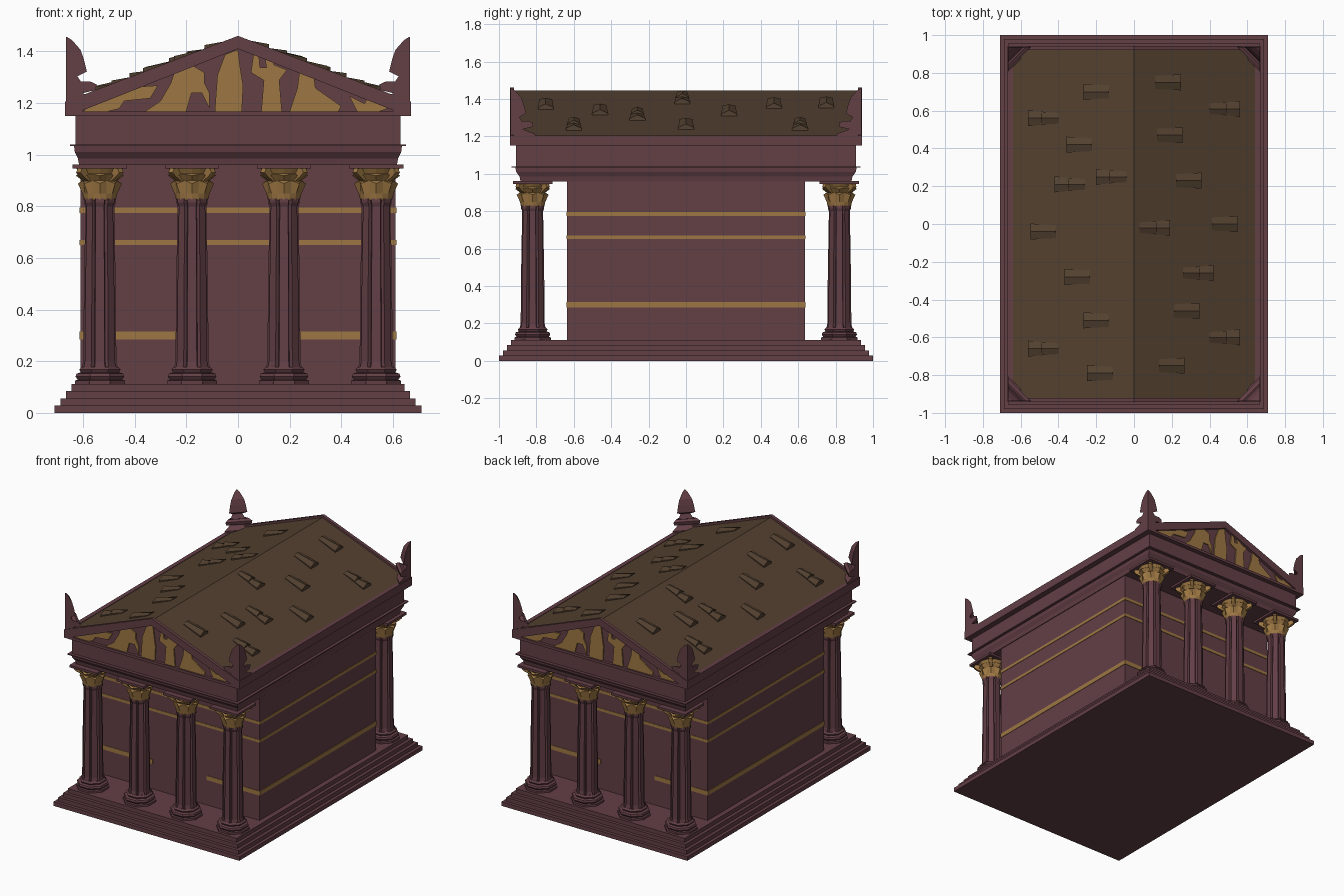
import bpy, bmesh, math
from mathutils import Vector

cube = bpy.data.objects.get("Cube")
if cube:
    bpy.data.objects.remove(cube, do_unlink=True)


def material(name, rgb):
    m = bpy.data.materials.new(name)
    m.use_nodes = True
    m.diffuse_color = (*rgb, 1)
    bsdf = m.node_tree.nodes["Principled BSDF"]
    bsdf.inputs["Base Color"].default_value = (*rgb, 1)
    bsdf.inputs["Roughness"].default_value = 0.9
    return m


STONE = material("mauve stone", (0.125, 0.05, 0.06))
GOLD = material("dull gold", (0.34, 0.185, 0.057))
ROOF = material("brown roof", (0.086, 0.052, 0.029))


def finish(name, bm, *mats):
    bmesh.ops.recalc_face_normals(bm, faces=bm.faces)
    mesh = bpy.data.meshes.new(name)
    bm.to_mesh(mesh)
    bm.free()
    for m in mats:
        mesh.materials.append(m)
    obj = bpy.data.objects.new(name, mesh)
    bpy.context.collection.objects.link(obj)
    return obj


def copy(obj, name, location=(0, 0, 0), turn=0.0):
    other = bpy.data.objects.new(name, obj.data)
    other.location = location
    other.rotation_euler.z = turn
    bpy.context.collection.objects.link(other)
    return other


def add_loft(bm, rings):
    """Skin a stack of equal-length rings and cap both ends."""
    loops = [[bm.verts.new(p) for p in ring] for ring in rings]
    n = len(loops[0])
    for a, b in zip(loops, loops[1:]):
        for i in range(n):
            j = (i + 1) % n
            bm.faces.new((a[i], a[j], b[j], b[i]))
    bm.faces.new(loops[0][::-1])
    bm.faces.new(loops[-1])


def loft(name, rings, mat):
    bm = bmesh.new()
    add_loft(bm, rings)
    return finish(name, bm, mat)


def rect(hx, hy, z):
    return [(-hx, -hy, z), (hx, -hy, z), (hx, hy, z), (-hx, hy, z)]


def slab(name, hx, hy, z0, z1, mat=STONE):
    return loft(name, [rect(hx, hy, z0), rect(hx, hy, z1)], mat)


def box(name, x0, x1, y0, y1, z0, z1, mat):
    ring = [(x0, y0), (x1, y0), (x1, y1), (x0, y1)]
    return loft(name, [[(x, y, z) for x, y in ring] for z in (z0, z1)], mat)


def prism(name, outline, y0, y1, mat):
    return loft(name, [[(x, y, z) for x, z in outline] for y in (y0, y1)], mat)


# Stepped platform
bm = bmesh.new()
rings = []
for i in range(4):
    hx, hy = 0.71 - 0.0217 * i, 1 - 0.0217 * i
    rings += [rect(hx, hy, 0.028 * i), rect(hx, hy, 0.028 * (i + 1))]
add_loft(bm, rings)
finish("stepped_platform", bm, STONE)

# Inner hall and its painted bands; the low band stops at the doorways
HX, HY = 0.61, 0.635
slab("hall_walls", HX, HY, 0.112, 0.96)
T = 0.003
slab("upper_band", HX + T, HY + T, 0.775, 0.795, GOLD)
slab("middle_band", HX + T, HY + T, 0.65, 0.67, GOLD)
for s, side in ((-1, "right"), (1, "left")):
    xs = sorted((s * HX, s * (HX + T)))
    box(f"low_band_{side}", *xs, -HY - T, HY + T, 0.285, 0.315, GOLD)
    for t, end in ((-1, "front"), (1, "back")):
        xs, ys = sorted((s * 0.205, s * HX)), sorted((t * HY, t * (HY + T)))
        box(f"low_band_{end}_{side}", *xs, *ys, 0.285, 0.315, GOLD)


# Columns
def octagon(apothem, z):
    r = apothem / math.cos(math.pi / 8)
    return [(r * math.cos(a), r * math.sin(a), z)
            for a in (math.pi / 8 * (2 * i + 1) for i in range(8))]


def fluted(r, z):
    pts = []
    for i in range(8):
        for deg, k in ((-16, 1.04), (16, 1.04), (22.5, 0.84)):
            a = math.radians(45 * i + deg)
            pts.append((r * k * math.cos(a), r * k * math.sin(a), z))
    return pts


def leafy(valley, tip, z, dip=0.0):
    return [((tip if i % 2 == 0 else valley) * math.cos(i * math.pi / 8),
             (tip if i % 2 == 0 else valley) * math.sin(i * math.pi / 8),
             z - (dip if i % 2 == 0 else 0)) for i in range(16)]


base = loft("column_base", [octagon(r, z) for r, z in (
    (0.097, 0.112), (0.097, 0.125), (0.086, 0.128), (0.094, 0.14), (0.09, 0.152),
    (0.074, 0.157), (0.08, 0.168), (0.07, 0.178))], STONE)
shaft = loft("column_shaft", [fluted(r, z) for r, z in (
    (0.07, 0.17), (0.064, 0.2), (0.062, 0.45), (0.056, 0.8), (0.062, 0.815), (0.062, 0.83))], STONE)
capital = loft("column_capital", [
    leafy(0.062, 0.062, 0.825), leafy(0.066, 0.068, 0.85), leafy(0.07, 0.085, 0.9, 0.012),
    leafy(0.066, 0.068, 0.9), leafy(0.08, 0.093, 0.925, 0.006), leafy(0.076, 0.08, 0.928),
    leafy(0.088, 0.09, 0.946)], GOLD)
abacus = slab("column_abacus", 0.105, 0.105, 0.946, 0.962)
bm = bmesh.new()
for i in range(4):                       # corner scrolls under the abacus
    a = math.radians(45 + 90 * i)
    out, across = Vector((math.cos(a), math.sin(a), 0)), Vector((-math.sin(a), math.cos(a), 0))
    add_loft(bm, [[out * r + across * w + Vector((0, 0, z)) for r, z in
                   ((0.06, 0.89), (0.1, 0.915), (0.118, 0.93), (0.11, 0.946), (0.06, 0.946))]
                  for w in (-0.012, 0.012)])
scrolls = finish("capital_scrolls", bm, GOLD)
parts = (base, shaft, capital, abacus, scrolls)
spots = [(x, y, 0) for y in (-0.82, 0.82) for x in (-0.535, -0.178, 0.178, 0.535)]
for part in parts:
    part.location = spots[0]
    for i, spot in enumerate(spots[1:], 2):
        copy(part, f"{part.name}_{i}", spot)

# Entablature
loft("architrave", [rect(0.615, 0.885, 0.96), rect(0.62, 0.89, 0.985),
                    rect(0.632, 0.908, 1.01), rect(0.635, 0.912, 1.035)], STONE)
slab("ledge", 0.65, 0.932, 1.033, 1.04)
slab("frieze", 0.63, 0.91, 1.04, 1.15)
slab("cornice", 0.67, 0.94, 1.15, 1.166)
for s, side in ((-1, "right"), (1, "left")):
    xs = sorted((s * 0.64, s * 0.67))
    box(f"eave_{side}", *xs, -0.94, 0.94, 1.166, 1.205, STONE)

# Roof body, brown on the slopes and stone on the gable ends
roof = prism("roof", [(-0.645, 1.16), (0.645, 1.16), (0.645, 1.2), (0, 1.446), (-0.645, 1.2)],
             -0.922, 0.922, ROOF)
roof.data.materials.append(STONE)
for f in roof.data.polygons:
    f.material_index = 1 if abs(f.normal.y) > 0.9 else 0

# Gable frames
bm = bmesh.new()
outer = [(-0.67, 1.15), (0.67, 1.15), (0.67, 1.205), (0, 1.46), (-0.67, 1.205)]
inner = [(-0.6, 1.168), (0.6, 1.168), (0.6, 1.172), (0, 1.41), (-0.6, 1.172)]
o, n = ([bm.verts.new((x, -0.942, z)) for x, z in ring] for ring in (outer, inner))
faces = [bm.faces.new((o[i], o[(i + 1) % 5], n[(i + 1) % 5], n[i])) for i in range(5)]
ext = bmesh.ops.extrude_face_region(bm, geom=faces)
bmesh.ops.translate(bm, vec=(0, 0.022, 0),
                    verts=[v for v in ext["geom"] if isinstance(v, bmesh.types.BMVert)])
frame = finish("gable_frame_front", bm, STONE)
copy(frame, "gable_frame_back", turn=math.pi)

# Gable figures, as (x, height above the gable floor) in hundredths
figures = {
    "reclining": [(-60, 0), (-53, 6), (-46, 9), (-31, 10), (-34, 5), (-44, 4), (-46, 1), (-50, 0)],
    "seated": [(-36, 0), (-30, 4), (-26, 11), (-24, 17), (-18, 18), (-13, 15), (-13, 11),
               (-11, 7), (-11, 1), (-14, 7), (-18, 7), (-20, 0)],
    "standing": [(-9, 0), (-8, 14), (-5, 22), (0, 24), (1, 16), (2, 10), (1.5, 0)],
    "gesturing": [(9, 0), (10, 12), (5, 15), (6, 22), (8, 23), (8.5, 17), (11, 17), (10, 23),
                  (14, 21), (14, 18), (19, 16), (16, 12), (17, 0)],
    "kneeling": [(20, 0), (23, 9), (24, 17), (29, 17), (30, 9), (40, 2), (39, 0)],
    "crouching": [(43, 6), (49, 3), (51, 7), (58, 1), (55, 0), (46, 0)],
}
for name, pts in figures.items():
    outline = [(x / 100, 1.168 + z / 100) for x, z in pts]
    fig = prism(f"{name}_figure_front", outline, -0.93, -0.921, GOLD)
    copy(fig, f"{name}_figure_back", turn=math.pi)

# Corner ornaments: wedge-shaped palmettes wrapping each roof corner
profile = [(0.13, 1.2), (0.13, 1.215), (0.1, 1.225), (0.065, 1.238), (0.115, 1.25),
           (0.12, 1.272), (0.095, 1.283), (0.065, 1.274), (0.045, 1.303), (0.082, 1.322),
           (0.07, 1.37), (0.057, 1.406), (0.025, 1.443), (0.004, 1.456)]
for sx, sy, name in ((1, 1, "back_left"), (-1, 1, "back_right"),
                     (1, -1, "front_left"), (-1, -1, "front_right")):
    cx, cy = sx * 0.667, sy * 0.937
    loft(f"corner_ornament_{name}",
         [[(cx, cy, z), (cx - sx * w, cy, z), (cx, cy - sy * w, z)] for w, z in profile], STONE)

# Scattered ridged tiles, gabled across and lifted at the lower end
SLOPE = (1.446 - 1.2) / 0.645


def add_tile(bm, x, y, length, width, lift):
    s = 1 if x > 0 else -1
    rings = []
    for d, w, h in ((-length / 2, width * 0.8, 0.01), (length / 2, width, lift)):
        px = x + s * d
        z = 1.446 - SLOPE * abs(px)
        rings.append([(px, y - w / 2, z - 0.01), (px, y - w / 2, z + h * 0.35),
                      (px, y, z + h), (px, y + w / 2, z + h * 0.35), (px, y + w / 2, z - 0.01)])
    add_loft(bm, rings)


singles = [(-20, 70), (-29, 42), (-48, -4), (-30, -28), (-20, -51), (-18, -79),
           (18, 75), (19, 47), (29, 23), (48, 0), (28, -46), (20, -75)]
doubles = [(-48, 56), (-34, 21), (-12, 25), (-48, -66),
           (48, 61), (11, -2), (34, -26), (48, -60)]
bm = bmesh.new()
for x, y in singles:
    add_tile(bm, x / 100, y / 100, 0.135, 0.085, 0.03)
for x, y in doubles:
    s = 1 if x > 0 else -1
    add_tile(bm, x / 100 - s * 0.035, y / 100, 0.09, 0.07, 0.028)
    add_tile(bm, x / 100 + s * 0.04, y / 100, 0.08, 0.085, 0.03)
finish("roof_tiles", bm, ROOF)
